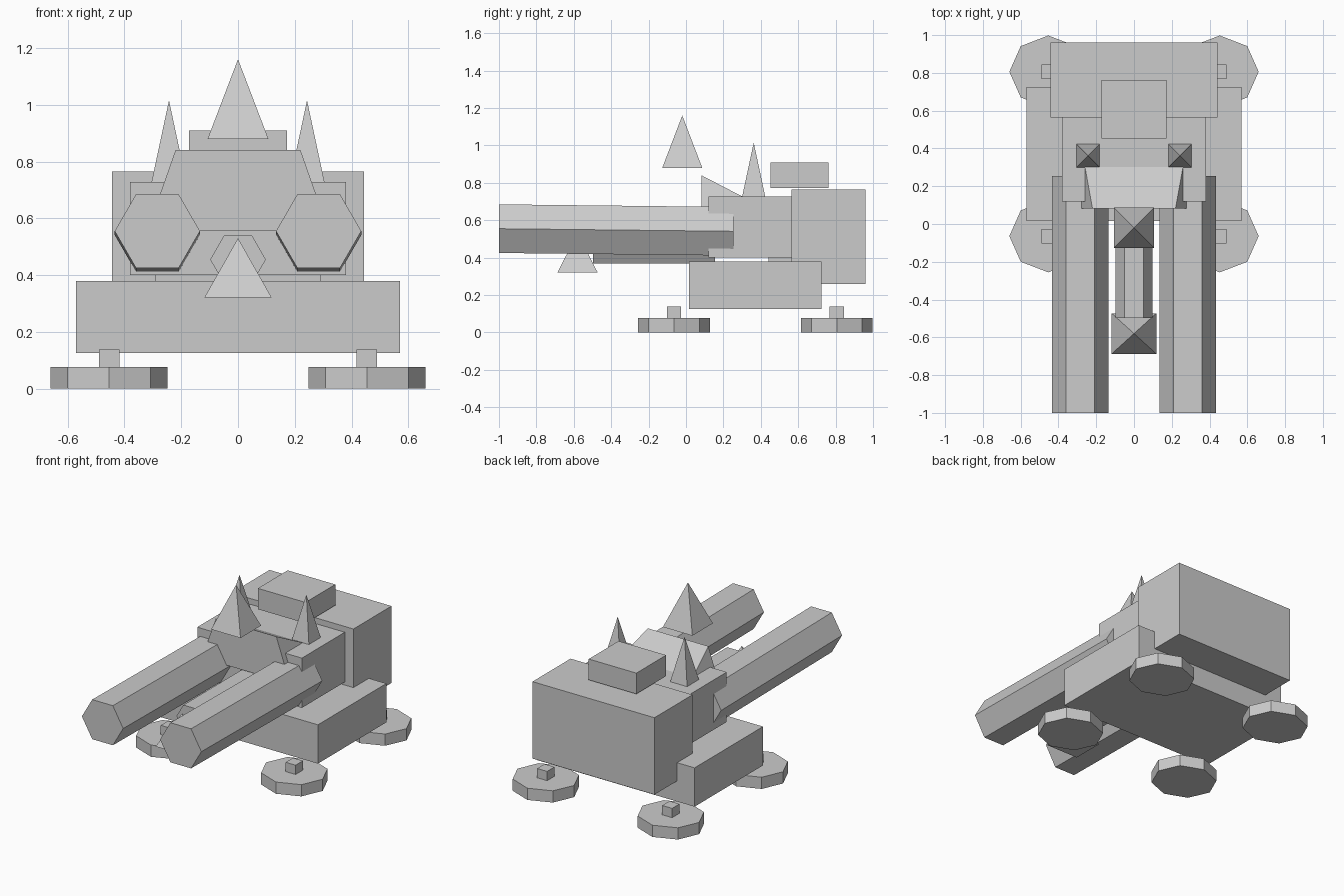
import bpy, bmesh, math
from mathutils import Matrix, Vector

if "Cube" in bpy.data.objects:
    bpy.data.objects.remove(bpy.data.objects["Cube"])

grey = bpy.data.materials.new("plain_grey")
grey.diffuse_color = (0.6, 0.6, 0.6, 1)
grey.use_nodes = True
grey.node_tree.nodes["Principled BSDF"].inputs["Base Color"].default_value = grey.diffuse_color


def finish(name, bm):
    bmesh.ops.recalc_face_normals(bm, faces=bm.faces)
    mesh = bpy.data.meshes.new(name)
    bm.to_mesh(mesh)
    bm.free()
    mesh.materials.append(grey)
    ob = bpy.data.objects.new(name, mesh)
    bpy.context.collection.objects.link(ob)
    return ob


def box(name, x, y, z):
    """Box from (min, max) pairs."""
    bm = bmesh.new()
    size = [b - a for a, b in (x, y, z)]
    mid = [(a + b) / 2 for a, b in (x, y, z)]
    bmesh.ops.create_cube(bm, size=1, matrix=Matrix.Translation(mid) @ Matrix.Diagonal((*size, 1)))
    return finish(name, bm)


def pyramid(name, x, y, z0, z1, hx, hy):
    """Four-sided spike with a square base."""
    bm = bmesh.new()
    base = [bm.verts.new((x + sx * hx, y + sy * hy, z0))
            for sx, sy in ((-1, -1), (1, -1), (1, 1), (-1, 1))]
    tip = bm.verts.new((x, y, z1))
    bm.faces.new(base)
    for i in range(4):
        bm.faces.new((base[i], base[(i + 1) % 4], tip))
    return finish(name, bm)


def prism(name, sides, rx, ry, start, end, axis):
    """Polygon rx by ry swept from start to end along y or z."""
    bm = bmesh.new()
    rings = []
    for p in (start, end):
        ring = []
        for i in range(sides):
            a = 2 * math.pi * i / sides
            u, v = rx * math.cos(a), ry * math.sin(a)
            off = Vector((u, 0, v)) if axis == "y" else Vector((u, v, 0))
            ring.append(bm.verts.new(Vector(p) + off))
        rings.append(ring)
        bm.faces.new(ring)
    for i in range(sides):
        j = (i + 1) % sides
        bm.faces.new((rings[0][i], rings[0][j], rings[1][j], rings[1][i]))
    return finish(name, bm)


# Hull and superstructure
box("base_hull", (-0.57, 0.57), (0.015, 0.725), (0.125, 0.38))
box("rear_block", (-0.443, 0.443), (0.565, 0.96), (0.26, 0.765))
box("middle_block", (-0.38, 0.38), (0.12, 0.57), (0.40, 0.727))
box("neck", (-0.29, 0.29), (0.44, 0.60), (0.37, 0.41))
box("roof_box", (-0.173, 0.173), (0.453, 0.762), (0.773, 0.91))

# Sloped visor: vertical tapered front, top falling to the rear
bm = bmesh.new()
section = [(0.083, 0.555, 0.32), (0.083, 0.84, 0.22), (0.305, 0.725, 0.26), (0.305, 0.555, 0.32)]
left, right = ([bm.verts.new((s * hx, y, z)) for y, z, hx in section] for s in (-1, 1))
bm.faces.new(left)
bm.faces.new(right)
for i in range(4):
    j = (i + 1) % 4
    bm.faces.new((left[i], left[j], right[j], right[i]))
finish("visor", bm)

# Mirrored parts: barrels, ears, feet
for side, s in (("left", -1), ("right", 1)):
    prism(f"barrel_{side}", 6, 0.15, 0.15, (s * 0.284, -1, 0.555), (s * 0.284, 0.255, 0.541), "y")
    pyramid(f"ear_{side}", s * 0.243, 0.362, 0.725, 1.015, 0.062, 0.062)
    for end, y in (("front", -0.064), ("rear", 0.806)):
        prism(f"foot_{end}_{side}", 8, 0.206, 0.192, (s * 0.454, y, 0), (s * 0.454, y, 0.077), "z")
        box(f"foot_peg_{end}_{side}", (s * 0.454 - 0.036, s * 0.454 + 0.036),
            (y - 0.038, y + 0.038), (0.07, 0.138))

# Centre tube and spikes
prism("centre_tube", 6, 0.098, 0.098, (0, -0.497, 0.455), (0, 0.155, 0.455), "y")
pyramid("front_spike", 0, -0.58, 0.322, 0.53, 0.118, 0.107)
pyramid("top_spike", 0, -0.02, 0.88, 1.16, 0.107, 0.107)
